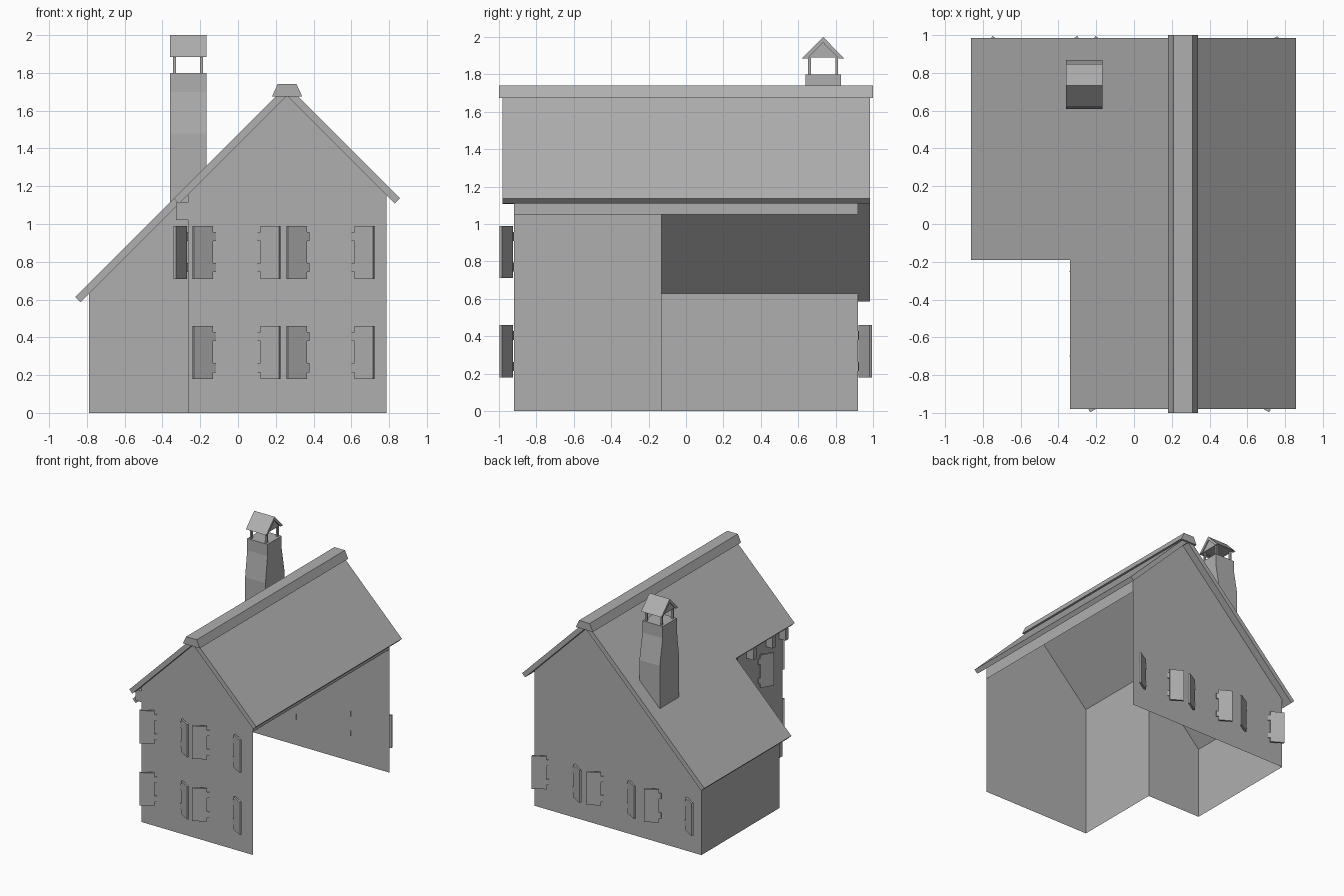
import bpy, bmesh, math
from mathutils import Vector, Matrix

if "Cube" in bpy.data.objects:
    bpy.data.objects.remove(bpy.data.objects["Cube"])

# One darker grey for the whole house
grey = bpy.data.materials.new("dark_grey")
grey.diffuse_color = (0.43, 0.43, 0.43, 1)
grey.use_nodes = True
grey.node_tree.nodes["Principled BSDF"].inputs["Base Color"].default_value = grey.diffuse_color


def finish(name, bm, recalc=True):
    if recalc:
        bmesh.ops.recalc_face_normals(bm, faces=bm.faces[:])
    me = bpy.data.meshes.new(name)
    bm.to_mesh(me)
    bm.free()
    me.materials.append(grey)
    ob = bpy.data.objects.new(name, me)
    bpy.context.collection.objects.link(ob)
    return ob


def prism(name, pts, vec):
    """Extrude a planar 3D polygon along a vector."""
    bm = bmesh.new()
    f = bm.faces.new([bm.verts.new(p) for p in pts])
    r = bmesh.ops.extrude_face_region(bm, geom=[f], use_keep_orig=True)
    top = [v for v in r['geom'] if isinstance(v, bmesh.types.BMVert)]
    bmesh.ops.translate(bm, vec=vec, verts=top)
    return finish(name, bm)


def add_box(bm, lo, hi, mat=Matrix()):
    lo, hi = Vector(lo), Vector(hi)
    m = mat @ Matrix.Translation((lo + hi) / 2) @ Matrix.Diagonal((*(hi - lo), 1))
    bmesh.ops.create_cube(bm, size=1, matrix=m)


def box(name, lo, hi):
    bm = bmesh.new()
    add_box(bm, lo, hi)
    return finish(name, bm)


RX, RZ, T = 0.26, 1.735, 0.04          # ridge position, roof thickness
D = T * math.sqrt(0.5)


def roof_z(x):
    return RZ - abs(x - RX)


def under_z(x):
    return roof_z(x) - 2 * D


# Walls: thin sheets, right side open apart from a strip under the eave
L, M, R, F, S, B = -0.79, -0.265, 0.785, -0.92, -0.13, 0.92
bm = bmesh.new()


def sheet(pts):
    bm.faces.new([bm.verts.new(p) for p in pts])


sheet([(M, F, 0), (R, F, 0), (R, F, under_z(R)), (RX, F, under_z(RX)), (M, F, under_z(M))])
sheet([(R, B, 0), (L, B, 0), (L, B, under_z(L)), (RX, B, under_z(RX)), (R, B, under_z(R))])
sheet([(L, S, 0), (M, S, 0), (M, S, under_z(M)), (L, S, under_z(L))])
sheet([(M, S, 0), (M, F, 0), (M, F, under_z(M)), (M, S, under_z(M))])
sheet([(L, B, 0), (L, S, 0), (L, S, under_z(L)), (L, B, under_z(L))])
sheet([(R, F, 1.05), (R, B, 1.05), (R, B, under_z(R)), (R, F, under_z(R))])
finish("walls", bm, recalc=False)

# Roof slabs: L-shaped left slope, rectangular right slope
left = [(RX, -.98), (RX, .985), (-.862, .985), (-.862, -.19), (-.34, -.19), (-.34, -.98)]
prism("roof_left", [(x, y, roof_z(x)) for x, y in left], Vector((D, 0, -D)))
right = [(RX, -.98), (.858, -.98), (.858, .985), (RX, .985)]
prism("roof_right", [(x, y, roof_z(x)) for x, y in right], Vector((-D, 0, -D)))

# Ridge cap
cap = [(.18, 1.675), (.34, 1.675), (.31, 1.74), (.21, 1.74)]
prism("ridge_cap", [(x, -1, z) for x, z in cap], Vector((0, 2, 0)))

# Eave brackets along the recessed left wall
for i, y in enumerate((-.895, -.72, -.46, -.21)):
    box(f"eave_bracket_{i}", (-.328, y - .02, 1.02), (M, y + .02, 1.115))

# Chimney: tapered shaft with a recessed flue
bm = bmesh.new()
x0, x1 = -.36, -.168
rings = []
for y0, y1, z0, z1 in ((.61, .868, roof_z(x0) - .03, roof_z(x1) - .03),
                       (.61, .868, 1.48, 1.48), (.638, .828, 1.7, 1.7),
                       (.638, .828, 1.8, 1.8)):
    rings.append([bm.verts.new(p) for p in
                  ((x0, y0, z0), (x1, y0, z1), (x1, y1, z1), (x0, y1, z0))])
bm.faces.new(rings[0][::-1])
for a, b in zip(rings, rings[1:]):
    for i in range(4):
        j = (i + 1) % 4
        bm.faces.new((a[i], a[j], b[j], b[i]))
flue = bm.faces.new(rings[-1])
bm.normal_update()
bmesh.ops.inset_region(bm, faces=[flue], thickness=.03)
r = bmesh.ops.extrude_face_region(bm, geom=[flue])
bmesh.ops.translate(bm, vec=(0, 0, -.1),
                    verts=[v for v in r['geom'] if isinstance(v, bmesh.types.BMVert)])
finish("chimney", bm)

# Chimney cover on four posts
bm = bmesh.new()
for x in (-.335, -.193):
    for y in (.66, .806):
        add_box(bm, (x - .008, y - .008, 1.79), (x + .008, y + .008, 1.91))
finish("chimney_posts", bm)
cover = [(.62, 1.885), (.733, 2.0), (.846, 1.885), (.816, 1.885), (.733, 1.97), (.65, 1.885)]
prism("chimney_cover", [(x0, y, z) for y, z in cover], Vector((x1 - x0, 0, 0)))
prism("chimney_cover_core", [(x0 + .01, .65, 1.89), (x0 + .01, .816, 1.89), (x0 + .01, .733, 1.975)],
      Vector((x1 - x0 - .02, 0, 0)))


# Shutters: each pair stands half open; local -y points away from the wall
def shutters(name, origin, turn, half=.108, angle=math.radians(30)):
    base = Matrix.Translation(origin) @ Matrix.Rotation(turn, 4, 'Z')
    for side, label in ((1, "a"), (-1, "b")):
        m = (base @ Matrix.Diagonal((side, 1, 1, 1)) @ Matrix.Translation((half, 0, 0))
             @ Matrix.Rotation(-angle, 4, 'Z'))
        b = bmesh.new()
        add_box(b, (.025, -.008, 0), (.14, .008, .28), m)
        for z in (.035, .2):
            add_box(b, (.006, -.006, z), (.03, .003, z + .048), m)
        finish(f"{name}_{label}", b)


for i, x in enumerate((-.007, .49)):
    for j, z in enumerate((.18, .71)):
        shutters(f"front_shutter_{i}{j}", (x, F, z), 0)
for i, x in enumerate((-.525, .02, .535)):
    shutters(f"back_shutter_{i}", (x, B - .002, .18), math.pi)
shutters("left_shutter", (M, -.475, .71), -math.pi / 2)
